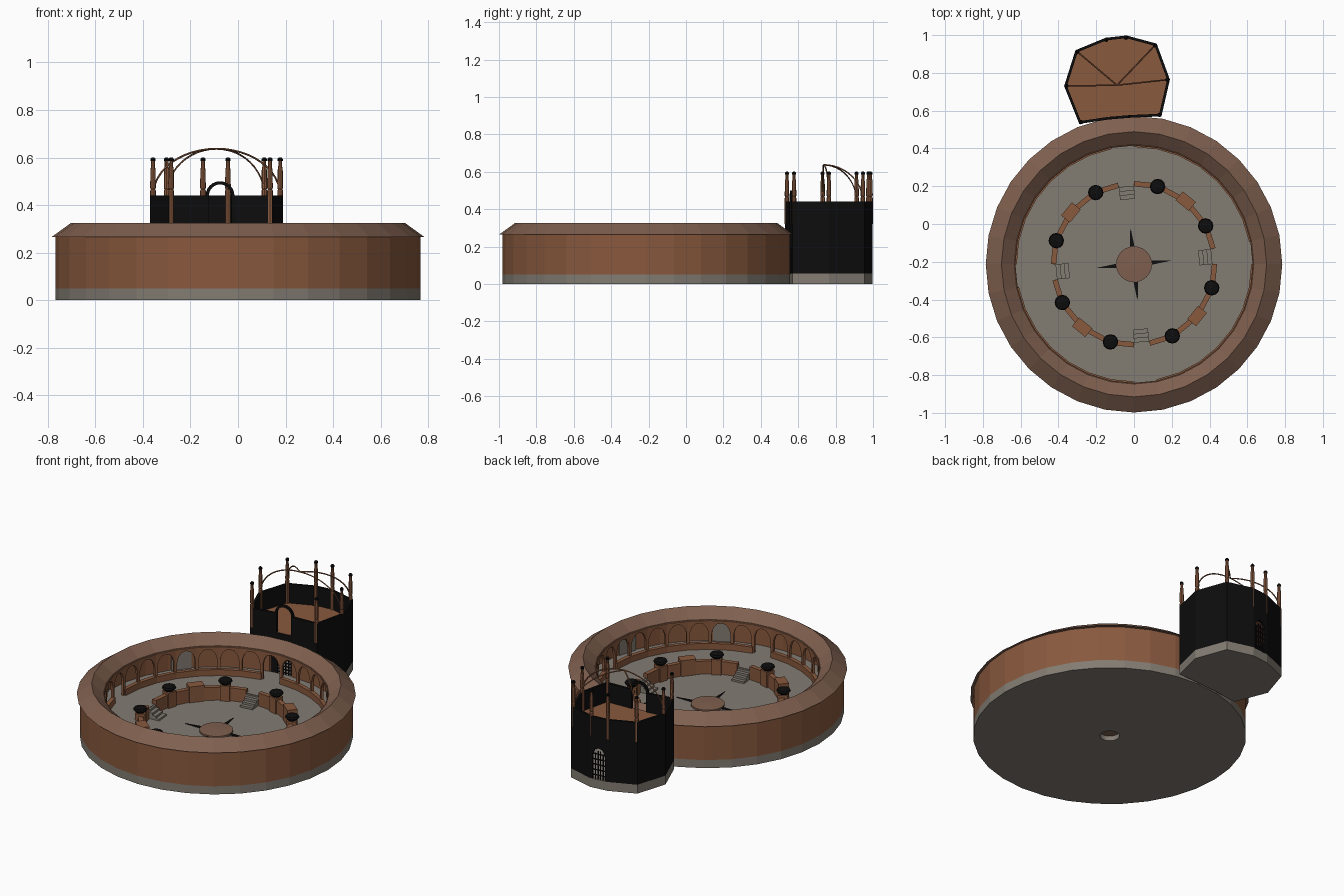
import bpy, bmesh, math
from mathutils import Vector as V

if "Cube" in bpy.data.objects:
    bpy.data.objects.remove(bpy.data.objects["Cube"])

CEN = V((0, -0.213, 0))          # centre of the round court
N = 32                           # sides of the court
STEP = 2 * math.pi / N
X, Y, Z = V((1, 0, 0)), V((0, 1, 0)), V((0, 0, 1))


def material(name, col):
    m = bpy.data.materials.new(name)
    m.diffuse_color = (*col, 1)
    m.use_nodes = True
    m.node_tree.nodes["Principled BSDF"].inputs["Base Color"].default_value = m.diffuse_color
    return m


BROWN = material("warm brown", (0.25, 0.1, 0.048))
ROOF = material("dull roof brown", (0.21, 0.115, 0.077))
GREY = material("stone grey", (0.225, 0.2, 0.168))
BLACK = material("black iron", (0.004, 0.004, 0.004))


def finish(bm, name, mat):
    bmesh.ops.recalc_face_normals(bm, faces=bm.faces)
    me = bpy.data.meshes.new(name)
    bm.to_mesh(me)
    bm.free()
    me.materials.append(mat)
    ob = bpy.data.objects.new(name, me)
    bpy.context.collection.objects.link(ob)
    return ob


def lathe(bm, profile, c=CEN, n=N, start=0, count=None):
    """Turn a closed (r, z) profile around c, fully or over some facets."""
    full = count is None
    count = n if full else count
    rings = []
    for i in range(count if full else count + 1):
        a = (start + i) * 2 * math.pi / n
        rings.append([bm.verts.new(c + V((r * math.cos(a), r * math.sin(a), z))) for r, z in profile])
    m = len(profile)
    for i in range(count):
        p, q = rings[i], rings[(i + 1) % len(rings)]
        for j in range(m):
            k = (j + 1) % m
            bm.faces.new((p[j], q[j], q[k], p[k]))
    if not full:
        bm.faces.new(rings[0])
        bm.faces.new(rings[-1])


def slab(bm, outline, o, x, y, d):
    """Flat outline on axes x, y at o, made thick along d."""
    a = [bm.verts.new(o + x * u + y * v) for u, v in outline]
    b = [bm.verts.new(w.co + d) for w in a]
    bm.faces.new(a)
    bm.faces.new(b)
    for i in range(len(a)):
        k = (i + 1) % len(a)
        bm.faces.new((a[i], a[k], b[k], b[i]))


def rect(u0, v0, u1, v1):
    return [(u0, v0), (u1, v0), (u1, v1), (u0, v1)]


def arch(mid, w, z0, spring, apex, n=4):
    """Pointed arch line from left foot to right foot."""
    left = [(mid - w, z0)]
    for i in range(n + 1):
        t = i / n * math.pi / 2
        left.append((mid - w * math.cos(t * 0.999) ** 0.8 if i < n else mid, spring + (apex - spring) * math.sin(t) ** 1.3))
    return left + [(2 * mid - u, v) for u, v in reversed(left[:-1])]


def polar(a, r, z=0):
    return CEN + V((r * math.cos(a), r * math.sin(a), z))


def facet(i, r):
    """Start corner, direction, length and inward normal of one court facet."""
    p, q = polar(i * STEP, r), polar((i + 1) * STEP, r)
    d = (q - p).normalized()
    return p, d, (q - p).length, Z.cross(d)


# Court floor with sunken middle and hole underneath
bm = bmesh.new()
lathe(bm, [(.055, 0), (.768, 0), (.768, .05), (.745, .05), (.745, .09), (.425, .09), (.425, .035), (.055, .035)])
finish(bm, "court_floor", GREY)

# Outer wall, left open at the tower gate
bm = bmesh.new()
lathe(bm, [(.768, .05), (.768, .268), (.74, .268), (.74, .05)], start=9, count=N - 1)
finish(bm, "outer_wall", BROWN)

# Gallery roof ridge
bm = bmesh.new()
lathe(bm, [(.785, .265), (.702, .325), (.628, .265)])
finish(bm, "gallery_roof", ROOF)

# Arcade with pointed arches and a low parapet
bm, rail = bmesh.new(), bmesh.new()
for i in range(N):
    p, d, L, n = facet(i, .645)
    line = arch(L / 2, L * .42, .09, .18, .25)
    slab(bm, [(0, .09)] + line + [(L, .09), (L, .27), (0, .27)], p, d, Z, n * .014)
    if i % 8:
        slab(rail, rect(0, .09, L, .128), p, d, Z, n * .024)
finish(bm, "arcade", BROWN)
finish(rail, "arcade_parapet", BROWN)

# Grey arched panels on the gallery wall
bm = bmesh.new()
for i in (2, 12, 16, 21, 26, 30):
    p, d, L, n = facet(i, .74)
    slab(bm, arch(L / 2, L * .4, .09, .19, .25), p, d, Z, n * .007)
finish(bm, "gallery_panels", GREY)

# Inner ring wall, seats, pedestals, bowls, steps and compass points
ring, seats, peds, bowls, steps, points = (bmesh.new() for _ in range(6))
for k in range(4):
    lathe(ring, [(.44, .035), (.44, .115), (.412, .115), (.412, .035)], start=9 + 8 * k, count=7)
    gap = (8.5 + 8 * k) * STEP
    out = V((math.cos(gap), math.sin(gap), 0))
    side = Z.cross(out)
    for s in range(4):
        slab(steps, rect(-.04, .345 + s * .022, .04, .43), CEN + Z * .033, side, out, Z * .0135 * (s + 1))
    slab(points, [(-.012, .09), (.012, .09), (0, .2)], CEN + Z * .034, side, out, Z * .005)
    a = gap + math.pi / 4
    o = V((math.cos(a), math.sin(a), 0))
    slab(seats, rect(-.045, .402, .045, .462), CEN + Z * .035, Z.cross(o), o, Z * .098)
    for da in (math.pi / 8, 3 * math.pi / 8):
        o = V((math.cos(gap + da), math.sin(gap + da), 0))
        slab(peds, rect(-.028, .4, .028, .456), CEN + Z * .035, Z.cross(o), o, Z * .095)
        lathe(bowls, [(.001, .125), (.022, .128), (.041, .148), (.036, .158), (.001, .163)], CEN + o * .43, 12)
for b, name, m in ((ring, "ring_wall", BROWN), (seats, "ring_seats", BROWN), (peds, "bowl_pedestals", BROWN),
                   (bowls, "bowls", BLACK), (steps, "steps", GREY), (points, "compass_points", BLACK)):
    finish(b, name, m)

# Centre disk
bm = bmesh.new()
lathe(bm, [(.0005, .03), (.095, .03), (.095, .046), (.0005, .05)], n=24)
finish(bm, "centre_disk", ROOF)

# Tower plan, anticlockwise from the front left corner
PLAN = [(-.29, .53), (-.135, .553), (-.015, .563), (.145, .57), (.19, .765),
        (.12, .955), (-.04, .998), (-.15, .986), (-.31, .92), (-.37, .73)]
MID = V((-.09, .745, 0))
bm = bmesh.new()
slab(bm, PLAN, V((0, 0, 0)), X, Y, Z * .055)
finish(bm, "tower_base", GREY)
bm = bmesh.new()
slab(bm, [(MID.x + (x - MID.x) * .97, MID.y + (y - MID.y) * .97) for x, y in PLAN], Z * .31, X, Y, Z * .012)
finish(bm, "tower_deck", BROWN)

# Tower walls with two barred gates and an arched opening to the roof
walls, bars = bmesh.new(), bmesh.new()
for i, c in enumerate(PLAN):
    p, q = V((*c, 0)), V((*PLAN[(i + 1) % 10], 0))
    d, L = (q - p).normalized(), (q - p).length
    n = Z.cross(d) * .014
    if i in (1, 6):
        top, apex = (.32, .2) if i == 1 else (.44, .25)
        line = arch(L / 2, L * .36, .055, apex - .05, apex)
        slab(walls, [(0, .055)] + line + [(L, .055), (L, top), (0, top)], p, d, Z, n)
        for f in (.28, .43, .57, .72):
            slab(bars, rect(L * f - .003, .055, L * f + .003, apex - (.02 if .3 < f < .7 else .035)), p + n * .3, d, Z, n * .4)
        for s in range(5):
            z = .08 + s * (apex - .12) / 4
            slab(bars, rect(L * .14, z - .003, L * .86, z + .003), p + n * .3, d, Z, n * .4)
        if i == 1:     # rounded hoop over the opening
            arc = [math.pi * (1 - t / 12) for t in range(13)]
            hoop = [(L / 2 + L / 2 * math.cos(a), .44 + .06 * math.sin(a)) for a in arc]
            hole = [(L / 2 + (L / 2 - .013) * math.cos(a), .44 + .047 * math.sin(a)) for a in reversed(arc)]
            slab(walls, [(0, .32)] + hoop + [(L, .32), (L - .013, .32)] + hole + [(.013, .32)], p, d, Z, n)
    else:
        slab(walls, rect(0, .055, L, .44), p, d, Z, n)
finish(walls, "tower_walls", BLACK)
finish(bars, "tower_gate_bars", BLACK)

# Tower posts with black caps
posts, caps = bmesh.new(), bmesh.new()
for i, c in enumerate(PLAN):
    if i in (1, 2):
        continue
    o = MID + (V((*c, 0)) - MID) * .955
    lathe(posts, [(.0005, .32), (.012, .32), (.012, .46), (.009, .466), (.012, .472), (.011, .545), (.008, .565),
                  (.008, .59), (.0005, .59)], o, 8)
    lathe(caps, [(.0005, .585), (.011, .585), (.011, .594), (.006, .6), (.0005, .6)], o, 8)
finish(posts, "tower_posts", BROWN)
finish(caps, "post_caps", BLACK)

# Dome ribs rising from the side and back posts
crown = V((-.09, .735, .44))
for k, i in enumerate((4, 5, 8, 9)):
    foot = MID + (V((*PLAN[i], 0)) - MID) * .955 + Z * .44
    cu = bpy.data.curves.new("dome_rib", "CURVE")
    cu.dimensions, cu.bevel_depth, cu.bevel_resolution = "3D", .004, 0
    sp = cu.splines.new("POLY")
    sp.points.add(12)
    for j, pt in enumerate(sp.points):
        t = j / 12 * math.pi / 2
        pt.co = (*(crown.lerp(foot, math.cos(t)) + Z * .197 * math.sin(t)), 1)
    cu.materials.append(BROWN)
    ob = bpy.data.objects.new("dome_rib_%d" % (k + 1), cu)
    bpy.context.collection.objects.link(ob)
    bpy.ops.object.select_all(action="DESELECT")
    ob.select_set(True)
    bpy.context.view_layer.objects.active = ob
    bpy.ops.object.convert(target="MESH")
